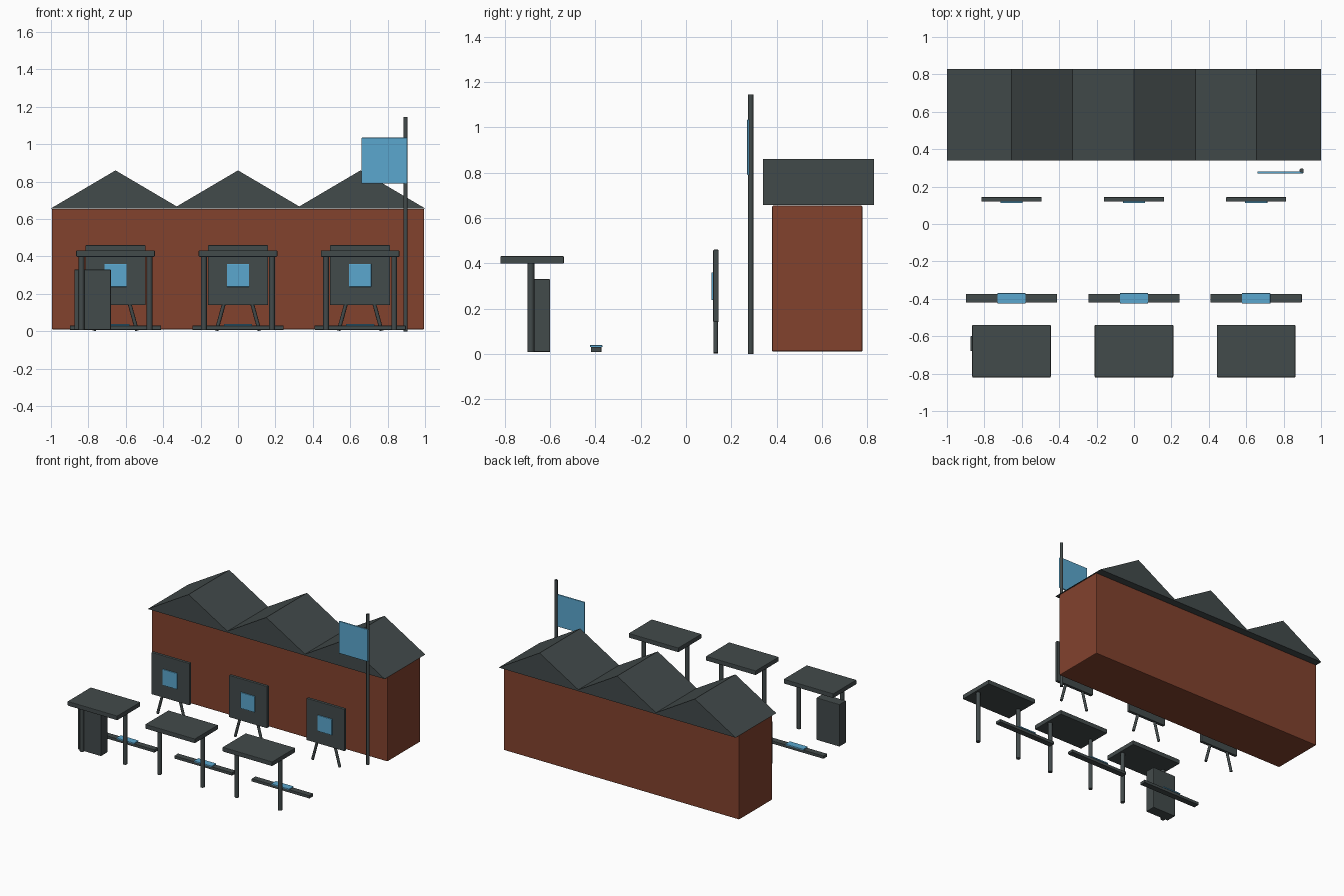
import bpy, bmesh
from mathutils import Vector

if "Cube" in bpy.data.objects:
    bpy.data.objects.remove(bpy.data.objects["Cube"])


def material(name, rgb):
    m = bpy.data.materials.new(name)
    m.diffuse_color = (*rgb, 1)
    m.use_nodes = True
    m.node_tree.nodes["Principled BSDF"].inputs["Base Color"].default_value = m.diffuse_color
    return m


BRICK = material("brick red", (0.223, 0.054, 0.027))
DARK = material("dark slate", (0.055, 0.069, 0.070))
BLUE = material("sky blue", (0.105, 0.390, 0.620))


def add_object(name, bm, mat):
    bmesh.ops.recalc_face_normals(bm, faces=bm.faces)
    me = bpy.data.meshes.new(name)
    bm.to_mesh(me)
    bm.free()
    me.materials.append(mat)
    ob = bpy.data.objects.new(name, me)
    bpy.context.collection.objects.link(ob)
    return ob


def box(name, x, y, z, mat, bevel=0.004):
    """Box from (min, max) ranges with slightly softened edges."""
    bm = bmesh.new()
    bmesh.ops.create_cube(bm, size=1)
    for v in bm.verts:
        v.co = Vector([(r[0] + r[1]) / 2 + c * (r[1] - r[0])
                       for r, c in zip((x, y, z), v.co)])
    ob = add_object(name, bm, mat)
    if bevel:
        mod = ob.modifiers.new("soft edges", 'BEVEL')
        mod.width = bevel
        mod.segments = 2
    return ob


def rod(name, a, b, radius, mat, sides=12):
    """Round rod between two points."""
    a, b = Vector(a), Vector(b)
    bm = bmesh.new()
    bmesh.ops.create_cone(bm, cap_ends=True, segments=sides, radius1=radius,
                          radius2=radius, depth=(b - a).length)
    rot = (b - a).to_track_quat('Z', 'Y')
    for v in bm.verts:
        v.co = rot @ v.co + (a + b) / 2
    for f in bm.faces:
        f.smooth = len(f.verts) == 4
    return add_object(name, bm, mat)


def gable(name, cx, half, y, z, mat):
    """Triangular roof prism with its ridge along y."""
    bm = bmesh.new()
    tri = [(cx - half, z[0]), (cx + half, z[0]), (cx, z[1])]
    face = bm.faces.new([bm.verts.new((px, y[0], pz)) for px, pz in tri])
    ext = bmesh.ops.extrude_face_region(bm, geom=[face], use_keep_orig=True)
    for g in ext["geom"]:
        if isinstance(g, bmesh.types.BMVert):
            g.co.y = y[1]
    return add_object(name, bm, mat)


# Main building
box("building_body", (-0.995, 0.995), (0.38, 0.78), (0.01, 0.655), BRICK, 0.006)

for i, cx in enumerate((-0.655, 0, 0.653)):
    n = str(i + 1)
    # Sawtooth roof
    gable("roof_gable_" + n, (i - 1) * 0.655, 0.345, (0.34, 0.83), (0.657, 0.86), DARK)
    # Table on two legs
    box("table_top_" + n, (cx - 0.21, cx + 0.21), (-0.82, -0.54), (0.398, 0.432), DARK)
    for s in (-1, 1):
        rod("table_leg_" + n, (cx + s * 0.182, -0.686, 0.008),
            (cx + s * 0.182, -0.686, 0.41), 0.0155, DARK)
    # Low bench with blue pad
    box("bench_" + n, (cx - 0.244, cx + 0.244), (-0.42, -0.374), (0.008, 0.03), DARK, 0.002)
    box("bench_pad_" + n, (cx - 0.076, cx + 0.076), (-0.425, -0.37), (0.029, 0.038), BLUE, 0.002)
    # Display board on splayed legs
    box("board_" + n, (cx - 0.161, cx + 0.161), (0.12, 0.144), (0.14, 0.46), DARK)
    box("board_notice_" + n, (cx - 0.06, cx + 0.06), (0.112, 0.121), (0.238, 0.36), BLUE, 0.002)
    for s in (-1, 1):
        rod("board_leg_" + n, (cx + s * 0.072, 0.131, 0.16),
            (cx + s * 0.115, 0.131, 0.003), 0.01, DARK, 10)

# Cabinet beside the left table
box("cabinet", (-0.875, -0.68), (-0.68, -0.60), (0.008, 0.33), DARK)

# Flag
rod("flag_pole", (0.896, 0.286, 0), (0.896, 0.286, 1.146), 0.0115, DARK)
box("flag", (0.66, 0.905), (0.27, 0.282), (0.79, 1.035), BLUE, 0.003)
